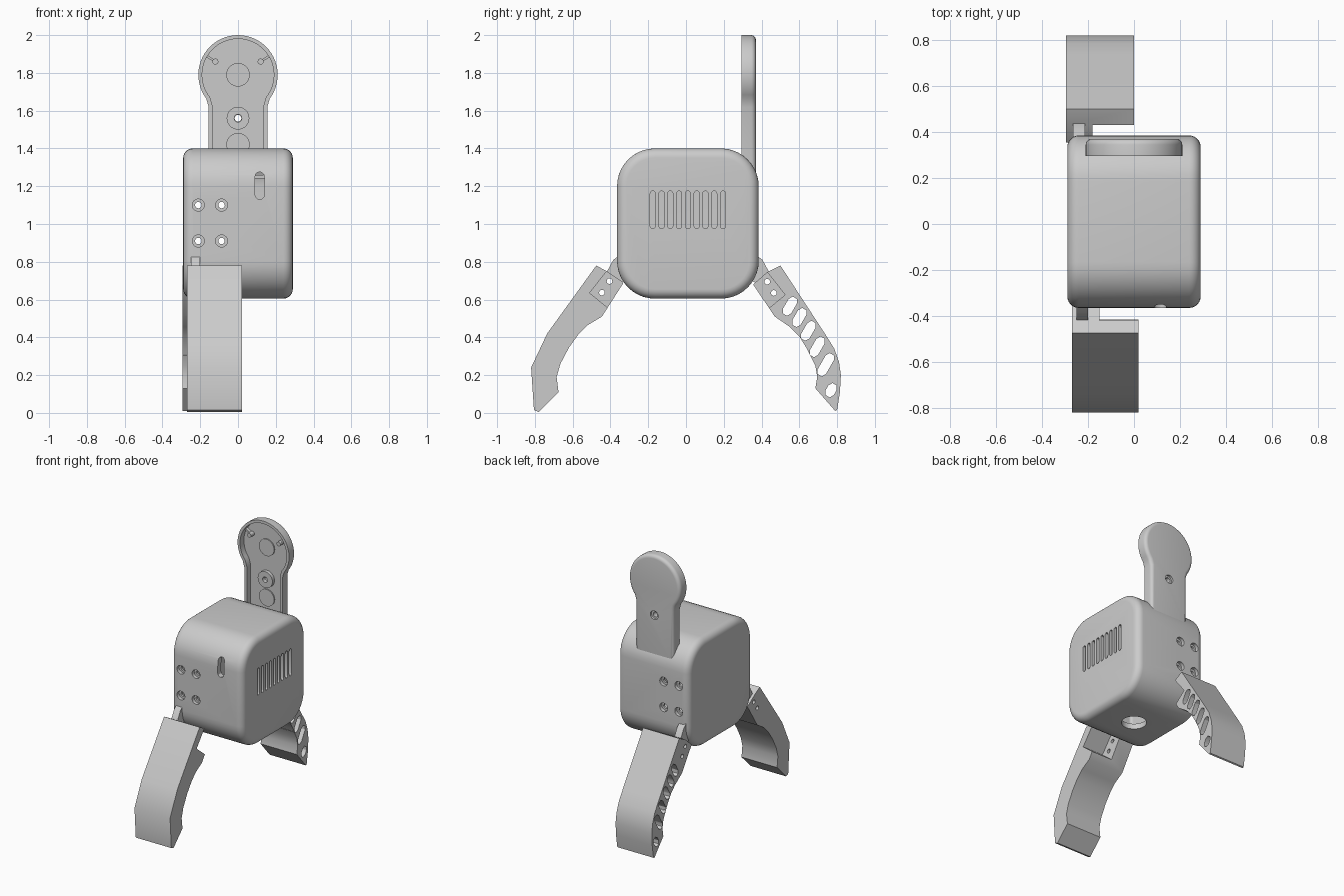
import bpy, bmesh
from math import sin, cos, pi, radians, asin, sqrt

cube = bpy.data.objects.get("Cube")
if cube:
    bpy.data.objects.remove(cube, do_unlink=True)

grey = bpy.data.materials.new("light_grey")
grey.use_nodes = True
colour = (0.6, 0.6, 0.6, 1)
grey.diffuse_color = colour
grey.node_tree.nodes["Principled BSDF"].inputs["Base Color"].default_value = colour


def loft(name, axis, layers):
    """Solid through (depth, 2D outline) layers along an axis."""
    place = {"x": lambda d, u, v: (d, u, v),
             "y": lambda d, u, v: (u, d, v),
             "z": lambda d, u, v: (u, v, d)}[axis]
    bm = bmesh.new()
    rings = [[bm.verts.new(place(d, u, v)) for u, v in pts] for d, pts in layers]
    n = len(rings[0])
    for a, b in zip(rings, rings[1:]):
        for i in range(n):
            j = (i + 1) % n
            bm.faces.new((a[i], a[j], b[j], b[i]))
    bm.faces.new(rings[0])
    bm.faces.new(rings[-1][::-1])
    bmesh.ops.recalc_face_normals(bm, faces=bm.faces)
    mesh = bpy.data.meshes.new(name)
    bm.to_mesh(mesh)
    bm.free()
    mesh.materials.append(grey)
    obj = bpy.data.objects.new(name, mesh)
    bpy.context.collection.objects.link(obj)
    return obj


def prism(name, axis, d0, d1, pts):
    return loft(name, axis, [(d0, pts), (d1, pts)])


def circle(u, v, r, n=24):
    return [(u + r * cos(2 * pi * i / n), v + r * sin(2 * pi * i / n)) for i in range(n)]


def slot(u, v, length, width, angle, n=6):
    """Capsule outline whose long side points along the angle."""
    r, h, a = width / 2, (length - width) / 2, radians(angle)
    pts = []
    for end in (1, -1):
        for i in range(n + 1):
            t = a + pi * i / n - pi / 2 + (0 if end == 1 else pi)
            pts.append((u + end * h * cos(a) + r * cos(t), v + end * h * sin(a) + r * sin(t)))
    return pts


def rounded_rect(u0, u1, v0, v1, r, inset=0.0, n=10):
    u0, u1, v0, v1, q = u0 + inset, u1 - inset, v0 + inset, v1 - inset, r - inset
    centres = [(u1 - q, v1 - q), (u0 + q, v1 - q), (u0 + q, v0 + q), (u1 - q, v0 + q)]
    return [(cu + q * cos((k + i / n) * pi / 2), cv + q * sin((k + i / n) * pi / 2))
            for k, (cu, cv) in enumerate(centres) for i in range(n + 1)]


def cut(obj, cutters):
    """Subtract the cutters, then discard them."""
    for c in cutters:
        m = obj.modifiers.new("cut", "BOOLEAN")
        m.operation, m.solver, m.object = "DIFFERENCE", "EXACT", c
    dg = bpy.context.evaluated_depsgraph_get()
    mesh = bpy.data.meshes.new_from_object(obj.evaluated_get(dg))
    obj.modifiers.clear()
    obj.data = mesh
    for c in cutters:
        bpy.data.objects.remove(c, do_unlink=True)


# Rounded hollow body
def body_rings(inset, fillet, steps=6):
    low, high = [], []
    for i in range(steps + 1):
        a = i / steps * pi / 2
        pts = rounded_rect(-0.365 + inset, 0.385 - inset, 0.605 + inset, 1.4 - inset,
                           0.2 - inset, fillet * (1 - sin(a)))
        x = 0.29 - inset - fillet * (1 - cos(a))
        low.append((-x, pts))
        high.append((x, pts))
    return low + high[::-1]


body = loft("body", "x", body_rings(0, 0.05))
cutters = [loft("cavity", "x", body_rings(0.04, 0.02))]

# Side vents, front window and base opening
for i in range(9):
    cutters.append(prism("vent", "x", 0.2, 0.35, slot(0.01 + (i - 4) * 0.0465, 1.075, 0.2, 0.027, 90)))
cutters.append(prism("window", "y", -0.45, -0.28, slot(0.115, 1.203, 0.145, 0.05, 90)))
cutters.append(prism("base_opening", "z", 0.55, 0.68, circle(0, 0, 0.085, 32)))

# Stepped screw holes on the front and back
for wall, way in ((-0.365, 1), (0.385, -1)):
    for x in (-0.21, -0.087):
        for z in (0.91, 1.1):
            wide, narrow = circle(x, z, 0.032), circle(x, z, 0.017)
            cutters.append(loft("screw_hole", "y", [(wall - 0.05 * way, wide), (wall + 0.025 * way, wide),
                                                    (wall + 0.025 * way, narrow), (wall + 0.08 * way, narrow)]))
cut(body, cutters)


# Upright arm: a round head on a neck, open at the front
def arm_outline(inset, n=40):
    r, w = 0.21 - inset, 0.155 - inset
    blend = 0.03
    start = -asin(sqrt(r * r - w * w) / r) + 0.1
    sweep = pi - 2 * start
    pts = [(r * cos(start + sweep * i / n), 1.79 + r * sin(start + sweep * i / n)) for i in range(n + 1)]
    low = 1.79 - sqrt(r * r - w * w) - blend
    return pts + [(-w, low), (-w, 1.24 + inset), (w, 1.24 + inset), (w, low)]


layers = [(0.295, arm_outline(0))]
for i in range(6):
    a = i / 5 * pi / 2
    layers.append((0.345 + 0.025 * sin(a), arm_outline(0.025 * (1 - cos(a)))))
arm = loft("arm", "y", layers)
cut(arm, [prism("arm_recess", "y", 0.25, 0.34, arm_outline(0.02)),
          prism("arm_screw", "y", 0.355, 0.45, circle(0, 1.56, 0.032)),
          prism("arm_hole", "y", 0.25, 0.45, circle(0, 1.56, 0.018))])

# Bosses, discs and pegs inside the arm
parts = [body, arm]
boss = prism("arm_boss", "y", 0.315, 0.345, circle(0, 1.56, 0.06, 32))
cut(boss, [prism("boss_hole", "y", 0.25, 0.45, circle(0, 1.56, 0.02))])
parts.append(boss)
for z in (1.42, 1.79):
    parts.append(prism("arm_disc", "y", 0.332, 0.345, circle(0, z, 0.062, 32)))
for s in (-1, 1):
    parts.append(prism("arm_peg", "y", 0.30, 0.345, circle(s * 0.12, 1.86, 0.016)))
    parts.append(prism("peg_rib", "y", 0.32, 0.345, slot(s * 0.143, 1.875, 0.07, 0.012, 90 - s * 58)))

# Front leg: solid faceted claw with a mounting notch
leg = [(-0.475, 0.78), (-0.42, 0.75), (-0.33, 0.69), (-0.445, 0.51), (-0.52, 0.465), (-0.57, 0.415),
       (-0.62, 0.345), (-0.665, 0.26), (-0.685, 0.19), (-0.675, 0.11), (-0.78, 0.005), (-0.805, 0.015),
       (-0.82, 0.24), (-0.735, 0.42)]
front_leg = prism("front_leg", "x", -0.27, 0.02, leg)
notch = [(-0.42, 0.75), (-0.38, 0.82), (-0.2, 0.7), (-0.4, 0.545), (-0.51, 0.635)]
cut(front_leg, [prism("notch", "x", -0.15, 0.1, notch)] +
    [prism("leg_screw", "x", -0.4, 0.1, circle(y, z, 0.015, 16)) for y, z in ((-0.405, 0.697), (-0.445, 0.637))])

# Back leg: smooth outer curve, pierced by a row of slots
leg = [(0.5, 0.78), (0.43, 0.745), (0.355, 0.68), (0.47, 0.51), (0.55, 0.455), (0.6, 0.405), (0.64, 0.34),
       (0.685, 0.25), (0.695, 0.19), (0.685, 0.13), (0.79, 0.01), (0.8, 0.015), (0.815, 0.11),
       (0.82, 0.2), (0.81, 0.27), (0.785, 0.34), (0.735, 0.42)]
back_leg = prism("back_leg", "x", -0.295, 0, leg)
notch = [(0.43, 0.745), (0.38, 0.82), (0.2, 0.7), (0.415, 0.535), (0.525, 0.625)]
slots = [(0.55, 0.565, 0.11), (0.6, 0.505, 0.11), (0.648, 0.435, 0.115),
         (0.695, 0.35, 0.12), (0.74, 0.255, 0.135), (0.768, 0.12, 0.08)]
cut(back_leg, [prism("notch", "x", -0.18, 0.1, notch)] +
    [prism("leg_screw", "x", -0.4, 0.1, circle(y, z, 0.015, 16)) for y, z in ((0.43, 0.695), (0.465, 0.635))] +
    [prism("leg_slot", "x", -0.4, 0.1, slot(y, z, size, 0.05, 60, 3)) for y, z, size in slots])

# Tabs joining the legs to the body
tab = [(0.33, 0.88), (0.365, 0.825), (0.385, 0.81), (0.42, 0.745), (0.36, 0.68), (0.33, 0.7)]
parts.append(prism("front_tab", "x", -0.25, -0.2, [(-y, z) for y, z in tab]))
parts.append(prism("back_tab", "x", -0.265, -0.213, [(y + 0.02, z) for y, z in tab]))
parts += [front_leg, back_leg]

for obj in parts:
    obj.data.shade_smooth()
    obj.data.set_sharp_from_angle(angle=radians(30))
